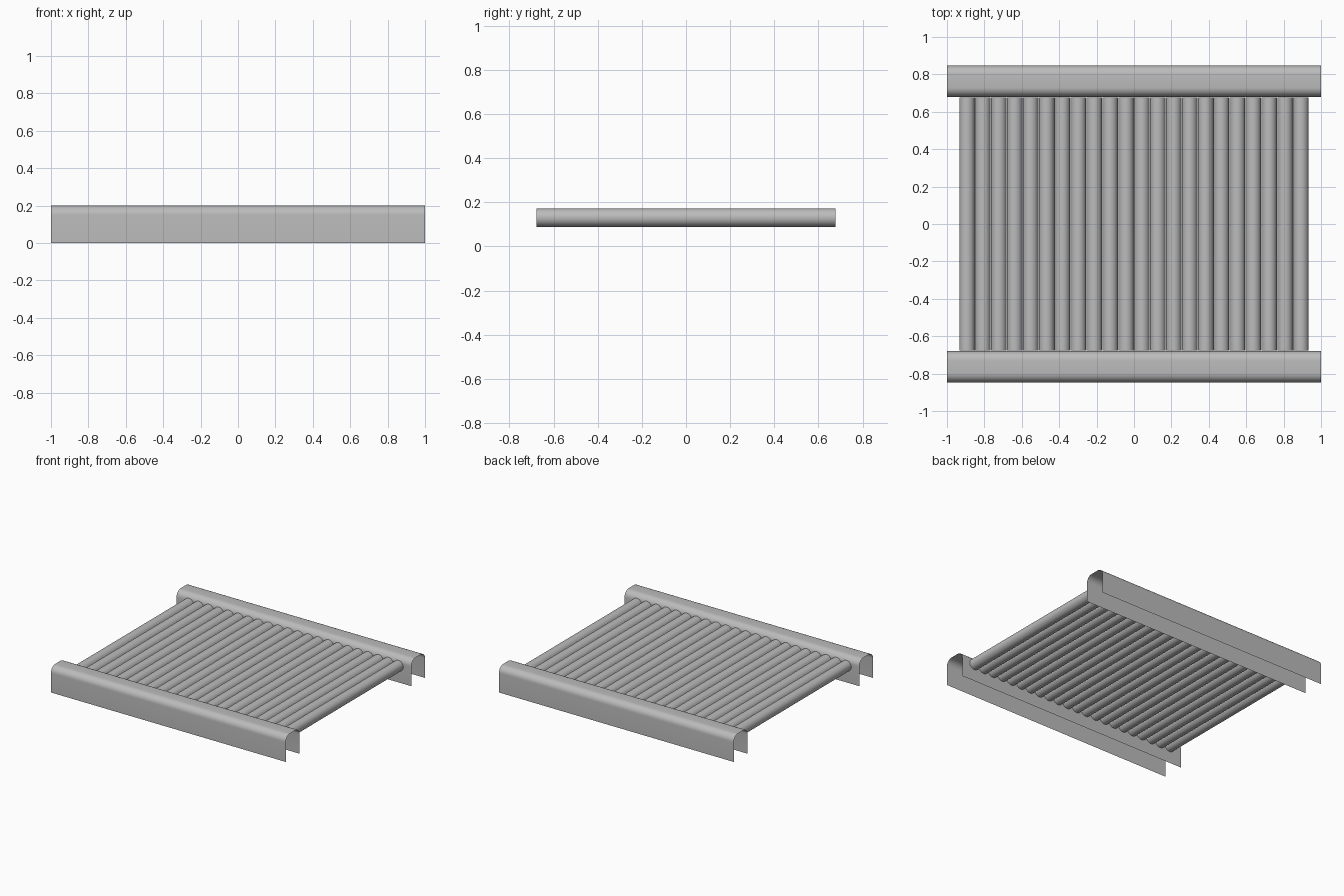
import bpy
import bmesh
from math import cos, sin, pi, radians

if "Cube" in bpy.data.objects:
    bpy.data.objects.remove(bpy.data.objects["Cube"], do_unlink=True)

LENGTH = 2.0
RAIL_IN, RAIL_OUT, RAIL_H, BEND = 0.68, 0.847, 0.2, 0.05
ROLLERS, PITCH, RADIUS, ROLLER_Z = 22, 0.085, 0.0415, 0.13

grey = bpy.data.materials.new("steel grey")
grey.use_nodes = True
colour = (0.5, 0.5, 0.5, 1)
grey.diffuse_color = colour
grey.node_tree.nodes["Principled BSDF"].inputs["Base Color"].default_value = colour


def finish(name, bm):
    """Turn a bmesh into a smooth-shaded object."""
    mesh = bpy.data.meshes.new(name)
    bm.to_mesh(mesh)
    bm.free()
    mesh.materials.append(grey)
    obj = bpy.data.objects.new(name, mesh)
    bpy.context.collection.objects.link(obj)
    bpy.ops.object.select_all(action="DESELECT")
    obj.select_set(True)
    bpy.context.view_layer.objects.active = obj
    bpy.ops.object.shade_smooth_by_angle(angle=radians(35))
    return obj


def arc(cy, cz, start, steps=8):
    """Quarter bend running clockwise from the start angle."""
    angles = [start - pi / 2 * i / steps for i in range(steps + 1)]
    return [(cy + BEND * cos(a), cz + BEND * sin(a)) for a in angles]


def rail(name, y_min, y_max):
    """Open-bottomed sheet channel with rounded upper corners."""
    top = RAIL_H - BEND
    profile = [(y_min, 0)] + arc(y_min + BEND, top, pi)
    profile += arc(y_max - BEND, top, pi / 2) + [(y_max, 0)]
    bm = bmesh.new()
    ends = [[bm.verts.new((x, y, z)) for y, z in profile]
            for x in (-LENGTH / 2, LENGTH / 2)]
    for i in range(len(profile) - 1):
        bm.faces.new((ends[0][i], ends[1][i], ends[1][i + 1], ends[0][i + 1]))
    return finish(name, bm)


# Side channels
rail("front_rail", -RAIL_OUT, -RAIL_IN)
rail("back_rail", RAIL_IN, RAIL_OUT)

# Row of rollers between the rails
for i in range(ROLLERS):
    bm = bmesh.new()
    bmesh.ops.create_cone(bm, cap_ends=True, segments=32, radius1=RADIUS,
                          radius2=RADIUS, depth=2 * RAIL_IN - 0.006)
    roller = finish(f"roller_{i + 1}", bm)
    roller.rotation_euler.x = pi / 2
    roller.location = ((i - (ROLLERS - 1) / 2) * PITCH, 0, ROLLER_Z)
